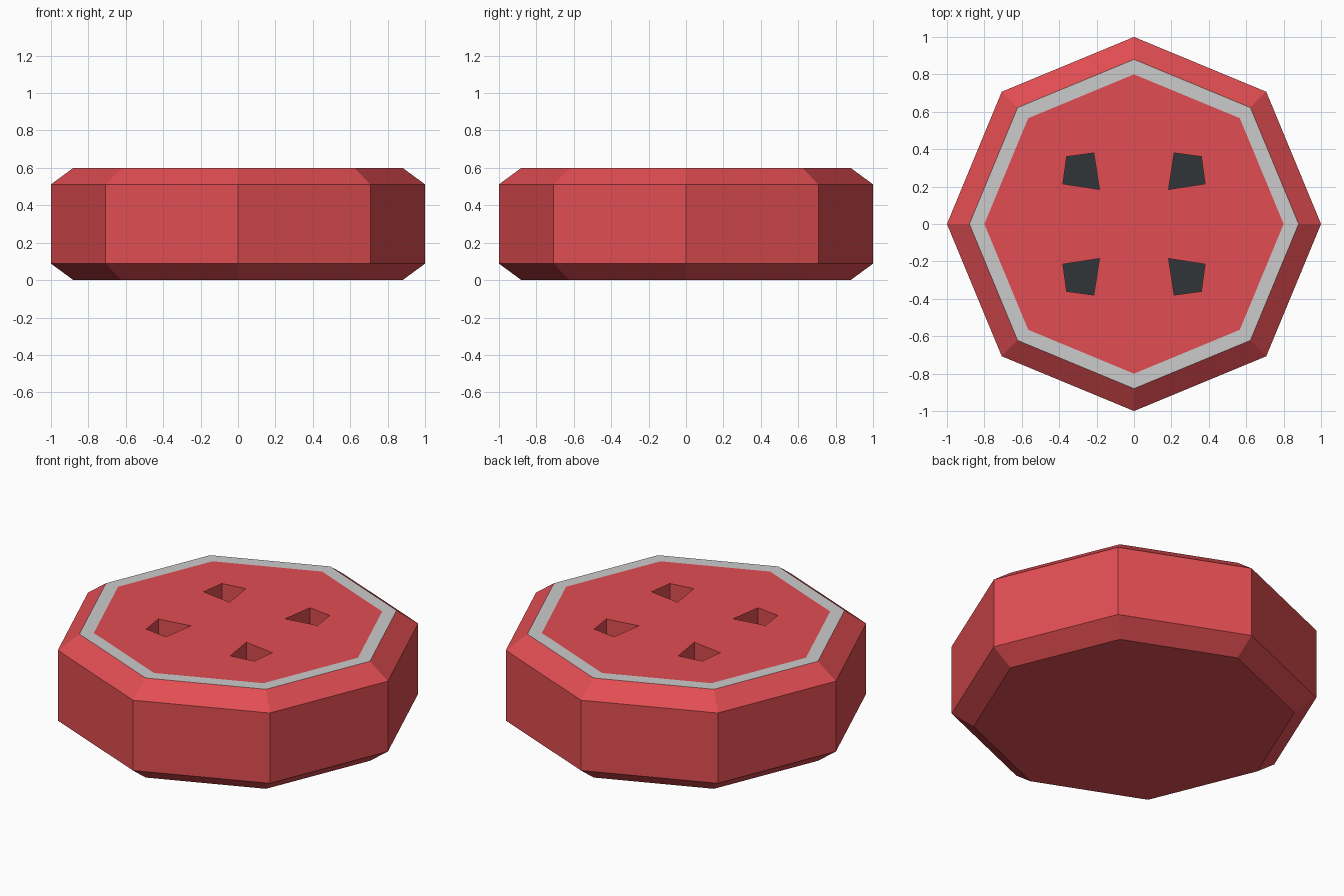
import bpy, bmesh
from math import cos, sin, pi

if "Cube" in bpy.data.objects:
    bpy.data.objects.remove(bpy.data.objects["Cube"])

SIDES = 8
TOP, FLOOR = 0.60, 0.30


def material(name, rgb):
    m = bpy.data.materials.new(name)
    m.diffuse_color = (*rgb, 1)
    m.use_nodes = True
    m.node_tree.nodes["Principled BSDF"].inputs["Base Color"].default_value = m.diffuse_color
    return m


def finish(bm, name, mat=None):
    me = bpy.data.meshes.new(name)
    bm.to_mesh(me)
    bm.free()
    if mat:
        me.materials.append(mat)
    ob = bpy.data.objects.new(name, me)
    bpy.context.collection.objects.link(ob)
    return ob


def ring(bm, r, z):
    return [bm.verts.new((r * cos(2 * pi * i / SIDES), r * sin(2 * pi * i / SIDES), z))
            for i in range(SIDES)]


def bridge(bm, lower, upper):
    n = len(lower)
    for i in range(n):
        j = (i + 1) % n
        bm.faces.new((lower[i], lower[j], upper[j], upper[i]))


def loop_edges(bm, verts):
    return [bm.edges.new((verts[i], verts[(i + 1) % len(verts)])) for i in range(len(verts))]


red = material("red", (0.75, 0.075, 0.085))
dark = material("dark", (0.03, 0.035, 0.04))

# Bevelled octagonal shell with closed underside
bm = bmesh.new()
rings = [ring(bm, r, z) for r, z in ((0.88, 0), (1, 0.088), (1, 0.512), (0.88, TOP))]
for a, b in zip(rings, rings[1:]):
    bridge(bm, a, b)
bm.faces.new(rings[0][::-1])
finish(bm, "button_shell", red)

# Grey flush rim
bm = bmesh.new()
bridge(bm, ring(bm, 0.88, TOP), ring(bm, 0.80, TOP))
finish(bm, "grey_rim")

# Thread hole outlines, mirrored into four quadrants (all counter-clockwise)
HOLE = ((0.185, 0.185), (0.38, 0.215), (0.36, 0.36), (0.215, 0.38))
holes = []
for sx in (1, -1):
    for sy in (1, -1):
        pts = [(x * sx, y * sy) for x, y in HOLE]
        holes.append(pts if sx * sy > 0 else pts[::-1])

# Top plate with four openings and their walls
bm = bmesh.new()
edges = loop_edges(bm, ring(bm, 0.80, TOP))
rims = [[bm.verts.new((x, y, TOP)) for x, y in pts] for pts in holes]
for rim in rims:
    edges += loop_edges(bm, rim)
bmesh.ops.triangle_fill(bm, edges=edges, use_beauty=True, use_dissolve=False, normal=(0, 0, 1))
bm.normal_update()
for f in bm.faces:
    if f.normal.z < 0:
        f.normal_flip()
for rim, pts in zip(rims, holes):
    base = [bm.verts.new((x, y, FLOOR)) for x, y in pts]
    bridge(bm, rim, base)
finish(bm, "top_plate", red)

# Dark floors of the thread holes
bm = bmesh.new()
for pts in holes:
    bm.faces.new([bm.verts.new((x, y, FLOOR)) for x, y in pts])
finish(bm, "hole_floors", dark)
